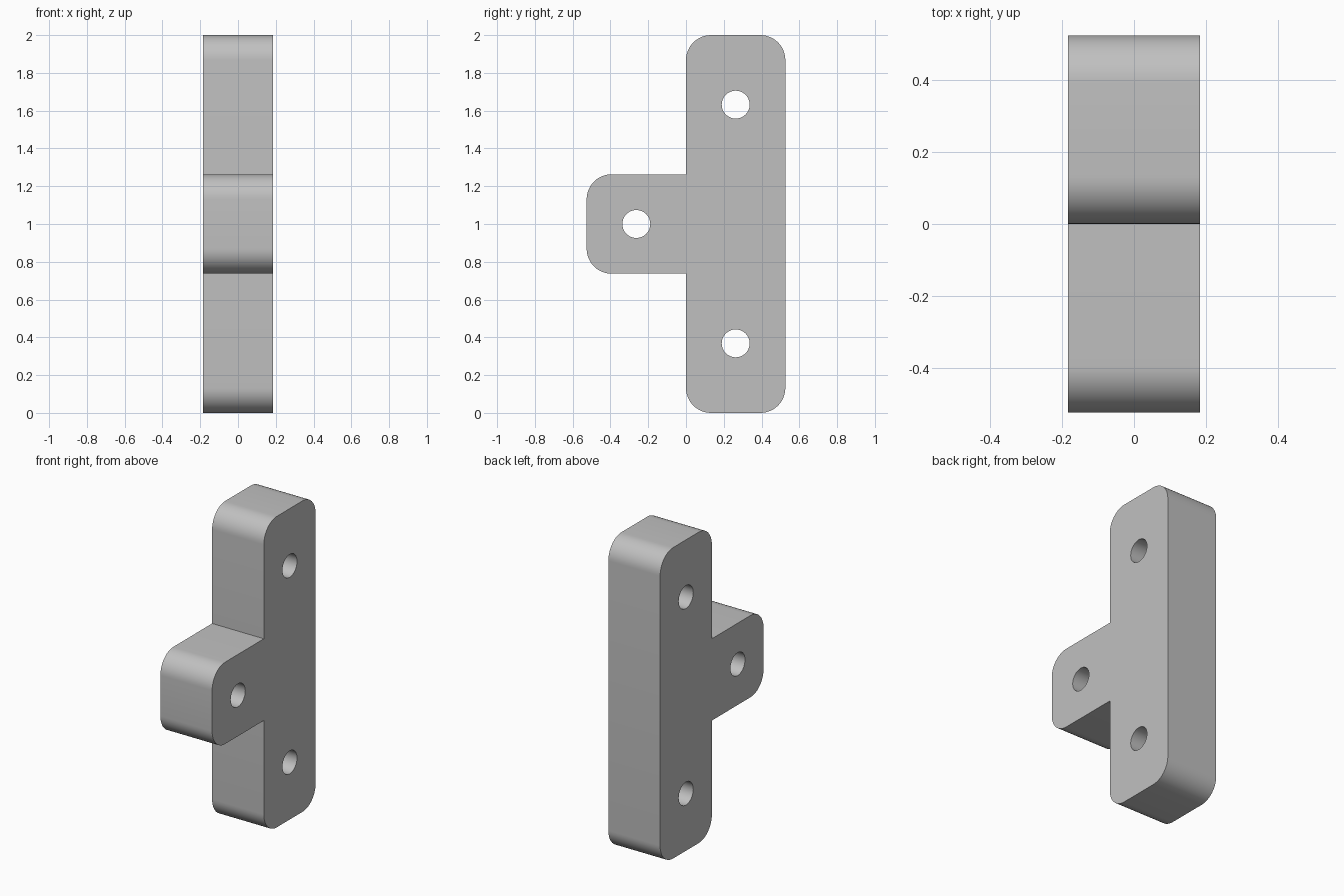
import bpy
import bmesh
from math import cos, sin, pi, radians
from mathutils import Vector

cube = bpy.data.objects.get("Cube")
if cube:
    bpy.data.objects.remove(cube, do_unlink=True)

HALF_THICK = 0.184
WIDTH = 0.526               # width of the bar and reach of the tab
TAB_LOW, TAB_HIGH = 1 - WIDTH / 2, 1 + WIDTH / 2
RADIUS = 0.132
HOLE_RADIUS = 0.074
STEPS = 12

grey = bpy.data.materials.new("plain grey")
grey.use_nodes = True
colour = (0.53, 0.53, 0.53, 1)
grey.diffuse_color = colour
grey.node_tree.nodes["Principled BSDF"].inputs["Base Color"].default_value = colour


def arc(y, z, radius, start, sweep, steps):
    """Points (y, z) along an arc."""
    return [(y + radius * cos(start + sweep * i / steps),
             z + radius * sin(start + sweep * i / steps)) for i in range(steps + 1)]


def corner(y, z, side_y, side_z, start):
    """Rounded outer corner, its centre set in from the sharp corner."""
    return arc(y - side_y * RADIUS, z - side_z * RADIUS, RADIUS, start, pi / 2, STEPS)


# Outline of the T, counter-clockwise, with sharp inner corners
outline = (corner(WIDTH, 0, 1, -1, -pi / 2)
           + corner(WIDTH, 2, 1, 1, 0)
           + corner(0, 2, -1, 1, pi / 2)
           + [(0, TAB_HIGH)]
           + corner(-WIDTH, TAB_HIGH, -1, 1, pi / 2)
           + corner(-WIDTH, TAB_LOW, -1, -1, pi)
           + [(0, TAB_LOW)]
           + corner(0, 0, -1, -1, pi))

# One bolt hole near the end of each arm
centres = [(WIDTH / 2, 0.368), (WIDTH / 2, 1.632), (-WIDTH / 2, 1)]
holes = [arc(y, z, HOLE_RADIUS, 0, 2 * pi, 32)[:-1] for y, z in centres]

# Fill the profile around the holes, then extrude it through the thickness
bm = bmesh.new()
edges = []
for loop in [outline] + holes:
    verts = [bm.verts.new((-HALF_THICK, y, z)) for y, z in loop]
    edges += [bm.edges.new((a, b)) for a, b in zip(verts, verts[1:] + verts[:1])]
bmesh.ops.triangle_fill(bm, use_beauty=True, use_dissolve=False, edges=edges,
                        normal=Vector((-1, 0, 0)))
grown = bmesh.ops.extrude_face_region(bm, geom=bm.faces[:], use_keep_orig=True)
bmesh.ops.translate(bm, vec=(2 * HALF_THICK, 0, 0),
                    verts=[v for v in grown["geom"] if isinstance(v, bmesh.types.BMVert)])
bmesh.ops.recalc_face_normals(bm, faces=bm.faces[:])

mesh = bpy.data.meshes.new("tee_bracket")
bm.to_mesh(mesh)
bm.free()
mesh.materials.append(grey)
bracket = bpy.data.objects.new("tee_bracket", mesh)
bpy.context.collection.objects.link(bracket)

bpy.ops.object.select_all(action="DESELECT")
bracket.select_set(True)
bpy.context.view_layer.objects.active = bracket
bpy.ops.object.shade_smooth_by_angle(angle=radians(30))
